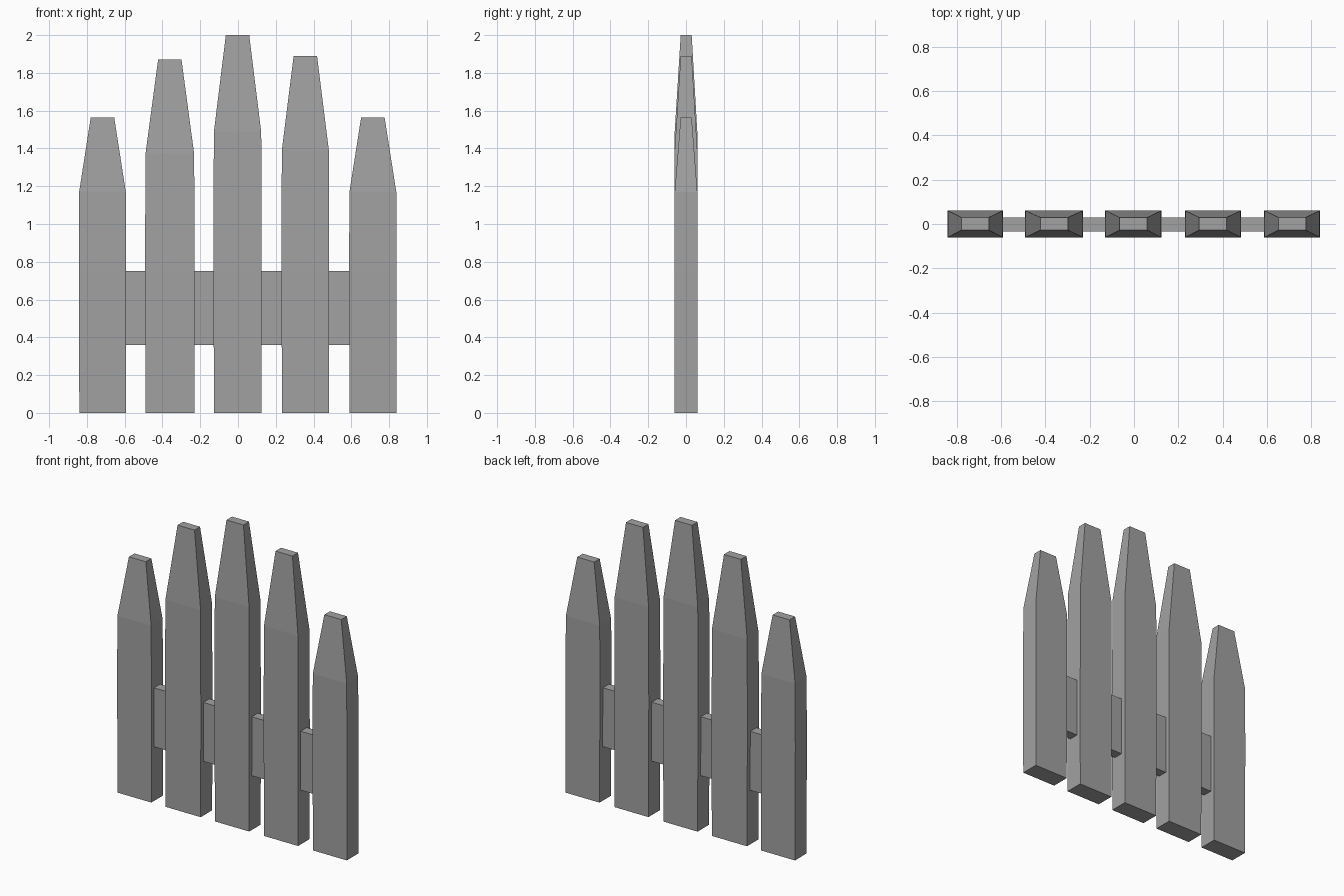
import bpy, bmesh

if "Cube" in bpy.data.objects:
    bpy.data.objects.remove(bpy.data.objects["Cube"])

grey = bpy.data.materials.new("weathered_grey")
grey.diffuse_color = (0.36, 0.36, 0.36, 1)
grey.use_nodes = True
grey.node_tree.nodes["Principled BSDF"].inputs["Base Color"].default_value = grey.diffuse_color


def loft(name, rings):
    """Stack rectangular rings (x0, x1, y0, y1, z) into a closed solid."""
    bm = bmesh.new()
    loops = [[bm.verts.new(p) for p in ((x0, y0, z), (x1, y0, z), (x1, y1, z), (x0, y1, z))]
             for x0, x1, y0, y1, z in rings]
    for low, high in zip(loops, loops[1:]):
        for i in range(4):
            j = (i + 1) % 4
            bm.faces.new((low[i], low[j], high[j], high[i]))
    bm.faces.new(loops[0][::-1])
    bm.faces.new(loops[-1])
    mesh = bpy.data.meshes.new(name)
    bm.to_mesh(mesh)
    bm.free()
    mesh.materials.append(grey)
    obj = bpy.data.objects.new(name, mesh)
    bpy.context.collection.objects.link(obj)
    return obj


# Pickets: left, right, shoulder height, tip height
pickets = [
    (-0.843, -0.592, 1.17, 1.565),
    (-0.492, -0.230, 1.37, 1.87),
    (-0.130, 0.125, 1.485, 2.0),
    (0.230, 0.483, 1.39, 1.89),
    (0.588, 0.840, 1.17, 1.565),
]
for n, (x0, x1, shoulder, tip) in enumerate(pickets, 1):
    cx = (x0 + x1) / 2
    loft(f"picket_{n}", [
        (x0 + 0.003, x1 - 0.001, -0.06, 0.06, 0),
        (x0, x1, -0.061, 0.061, 0.75),
        (x0 + 0.002, x1 - 0.002, -0.06, 0.06, shoulder),
        (cx - 0.062, cx + 0.062, -0.028, 0.03, tip),
    ])

# Cross rail running through all pickets
loft("cross_rail", [
    (-0.70, 0.70, -0.034, 0.03, 0.36),
    (-0.70, 0.70, -0.034, 0.03, 0.75),
])
